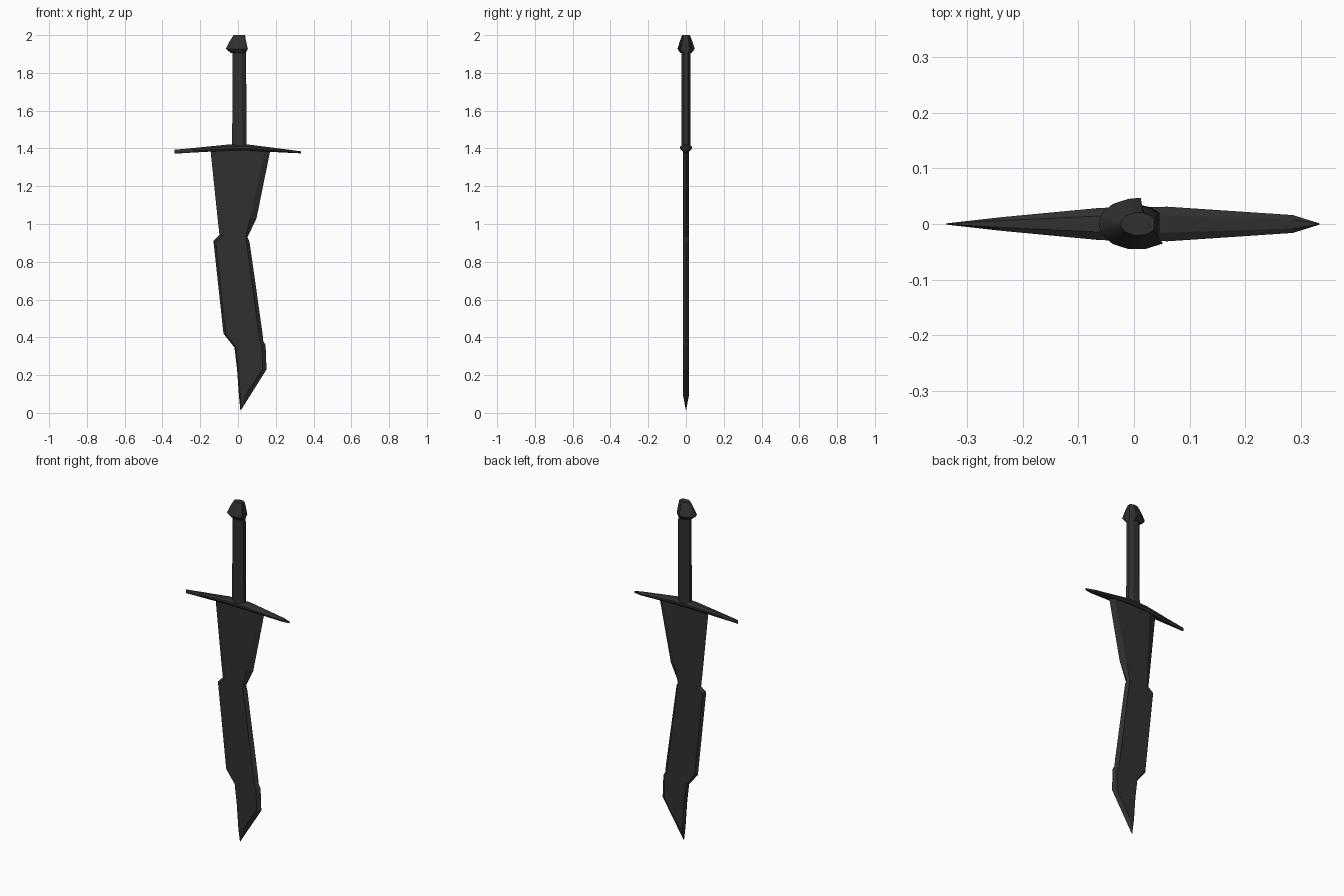
import bpy
import math

cube = bpy.data.objects.get("Cube")
if cube:
    bpy.data.objects.remove(cube, do_unlink=True)

iron = bpy.data.materials.new("dark_iron")
iron.use_nodes = True
iron.diffuse_color = (0.03, 0.03, 0.03, 1)
iron.node_tree.nodes["Principled BSDF"].inputs["Base Color"].default_value = (0.03, 0.03, 0.03, 1)


def loft(name, rings, smooth=None):
    """Skin a list of equal-length rings and cap both ends."""
    n = len(rings[0])
    verts = [p for ring in rings for p in ring]
    faces = [(r * n + i, r * n + (i + 1) % n, (r + 1) * n + (i + 1) % n, (r + 1) * n + i)
             for r in range(len(rings) - 1) for i in range(n)]
    faces += [tuple(reversed(range(n))), tuple(range(len(verts) - n, len(verts)))]
    mesh = bpy.data.meshes.new(name)
    mesh.from_pydata(verts, [], faces)
    mesh.materials.append(iron)
    obj = bpy.data.objects.new(name, mesh)
    bpy.context.collection.objects.link(obj)
    bpy.ops.object.select_all(action="DESELECT")
    obj.select_set(True)
    bpy.context.view_layer.objects.active = obj
    # consistent outward normals
    bpy.ops.object.mode_set(mode="EDIT")
    bpy.ops.mesh.select_all(action="SELECT")
    bpy.ops.mesh.remove_doubles(threshold=0.0001)
    bpy.ops.mesh.normals_make_consistent(inside=False)
    bpy.ops.object.mode_set(mode="OBJECT")
    if smooth:
        bpy.ops.object.shade_smooth_by_angle(angle=math.radians(smooth))
    return obj


# Blade: (left edge x, z), left bevel width, right bevel width, (right edge x, z)
T = 0.015
stations = [
    (0.013, 0.01, 0.0, 0.0, 0.013, 0.01),
    (0.005, 0.09, 0.008, 0.025, 0.066, 0.095),
    (-0.005, 0.23, 0.008, 0.022, 0.151, 0.23),
    (-0.019, 0.348, 0.008, 0.018, 0.146, 0.358),
    (-0.034, 0.365, 0.01, 0.018, 0.134, 0.38),
    (-0.077, 0.42, 0.012, 0.02, 0.13, 0.42),
    (-0.13, 0.91, 0.012, 0.016, 0.061, 0.905),
    (-0.098, 0.942, 0.022, 0.008, 0.05, 0.93),
    (-0.108, 1.03, 0.03, 0.035, 0.098, 1.03),
    (-0.146, 1.395, 0.053, 0.027, 0.172, 1.395),
]
blade = []
for lx, lz, lb, rb, rx, rz in stations:
    t = T if lb else 0
    blade.append([(lx, 0, lz), (lx + lb, -t, lz), (rx - rb, -t, rz),
                  (rx, 0, rz), (rx - rb, t, rz), (lx + lb, t, lz)])
loft("blade", blade)

# Crossguard: drooping arms, (x, half depth, bottom z, top z)
arms = [
    (-0.337, 0.001, 1.372, 1.393), (-0.24, 0.012, 1.378, 1.402),
    (-0.06, 0.029, 1.388, 1.42), (0.06, 0.031, 1.388, 1.42),
    (0.285, 0.016, 1.376, 1.391), (0.333, 0.001, 1.374, 1.385),
]
loft("crossguard", [[(x, -d * 0.65, lo), (x, -d, lo + (hi - lo) * 0.35),
                     (x, -d, lo + (hi - lo) * 0.7), (x, -d * 0.5, hi),
                     (x, d * 0.5, hi), (x, d, lo + (hi - lo) * 0.7),
                     (x, d, lo + (hi - lo) * 0.35), (x, d * 0.65, lo)]
                    for x, d, lo, hi in arms])


def oval(cx, rx, ry, z, sides):
    return [(cx + rx * math.cos(math.tau * (i + 0.5) / sides),
             ry * math.sin(math.tau * (i + 0.5) / sides), z) for i in range(sides)]


# Grip: eight-sided bar
loft("grip", [oval(0.007, 0.041, 0.027, 1.41, 8), oval(0.007, 0.039, 0.026, 1.92, 8)])

# Pommel: flared cap with a broken, flattened +x side
chipped = [(0.012, 0.047), (0.012, 0.034), (0.03, 0.03), (0.046, 0.02), (0.045, -0.028),
           (0.052, -0.035), (0.02, -0.045), (-0.01, -0.045), (-0.038, -0.036),
           (-0.057, -0.02), (-0.064, 0), (-0.057, 0.02), (-0.038, 0.036), (-0.01, 0.045)]
tip_ring = []
for x, y in chipped:
    a = math.atan2(y, x)
    tip_ring.append((0.008 + 0.032 * math.cos(a), 0.021 * math.sin(a)))


def blend(f, z):
    return [(a[0] + (b[0] - a[0]) * f, a[1] + (b[1] - a[1]) * f, z)
            for a, b in zip(chipped, tip_ring)]


loft("pommel", [blend(0.65, 1.905), blend(0, 1.927), blend(0.5, 1.967),
                blend(0.88, 1.992), blend(1, 2.0)], 35)
